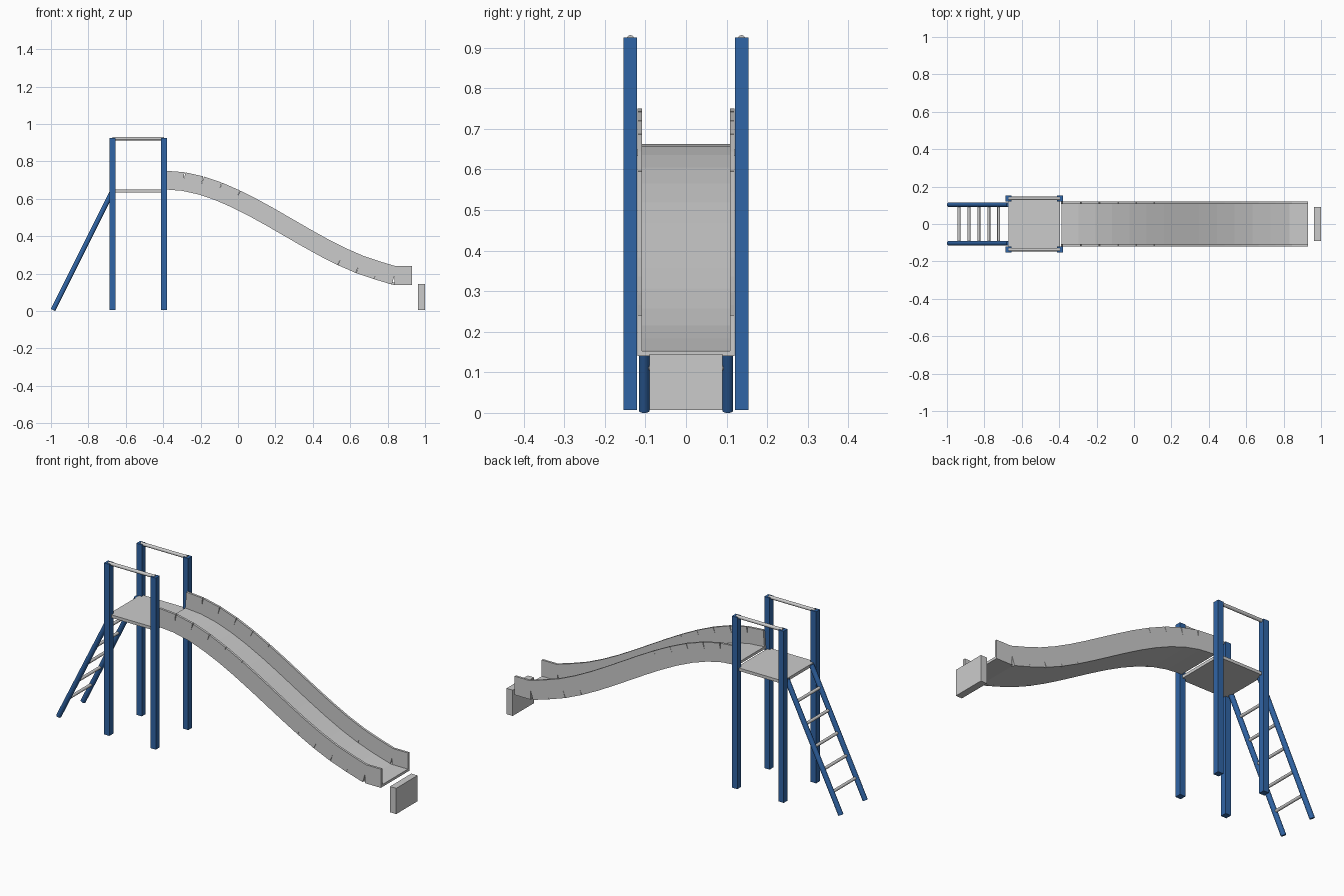
import bpy, bmesh, math
from mathutils import Vector, Matrix

if "Cube" in bpy.data.objects:
    bpy.data.objects.remove(bpy.data.objects["Cube"])

blue = bpy.data.materials.new("blue_paint")
blue.diffuse_color = (0.03, 0.13, 0.38, 1)
blue.use_nodes = True
blue.node_tree.nodes["Principled BSDF"].inputs["Base Color"].default_value = blue.diffuse_color


def finish(bm, name, mat=None):
    bmesh.ops.recalc_face_normals(bm, faces=bm.faces)
    me = bpy.data.meshes.new(name)
    bm.to_mesh(me)
    bm.free()
    ob = bpy.data.objects.new(name, me)
    bpy.context.collection.objects.link(ob)
    if mat:
        me.materials.append(mat)
    return ob


def add_box(bm, centre, size, angle=0.0):
    m = (Matrix.Translation(centre) @ Matrix.Rotation(angle, 4, 'Y')
         @ Matrix.Diagonal((*size, 1)))
    bmesh.ops.create_cube(bm, size=1, matrix=m)


def box(name, lo, hi, mat=None):
    lo, hi = Vector(lo), Vector(hi)
    bm = bmesh.new()
    add_box(bm, (lo + hi) / 2, hi - lo)
    return finish(bm, name, mat)


def rod(name, a, b, r, mat=None, sides=16):
    a, b = Vector(a), Vector(b)
    d = b - a
    m = Matrix.Translation((a + b) / 2) @ d.to_track_quat('Z', 'Y').to_matrix().to_4x4()
    bm = bmesh.new()
    bmesh.ops.create_cone(bm, cap_ends=True, segments=sides, radius1=r, radius2=r,
                          depth=d.length, matrix=m)
    for f in bm.faces:
        f.smooth = len(f.verts) == 4
    for e in bm.edges:
        e.smooth = all(len(f.verts) == 4 for f in e.link_faces)
    return finish(bm, name, mat)


# Tower: posts, handrails, platform
X0, X1, PY = -0.67, -0.395, 0.137
for s in (-1, 1):
    for x in (X0, X1):
        box("post", (x - 0.016, s * PY - 0.0165, 0.007),
            (x + 0.016, s * PY + 0.0165, 0.925), blue)
    rod("handrail", (X0, s * PY, 0.922), (X1, s * PY, 0.922), 0.009)
box("platform", (X0, -PY, 0.633), (X1, PY, 0.649))

# Ladder: two rails and five rungs
foot, head = Vector((-0.989, 0, 0.0055)), Vector((-0.67, 0, 0.645))
side = Vector((0, 0.103, 0))
for s in (-1, 1):
    rod("ladder_rail", foot + s * side, head + s * side, 0.0132, blue)
for i in range(1, 6):
    p = foot.lerp(head, i / 6)
    rod("ladder_rung", p - side, p + side, 0.008, sides=12)

# Slide centreline: S-curve joints, then a flat run-out
A, B, N = -0.385, 0.93, 14
path = []
for i in range(N + 1):
    t = i / N
    z = 0.70 - 0.51 * t * t * (3 - 2 * t)
    path.append(Vector((A + (B - A) * t, 0, 0.19 if i >= N - 1 else z)))

# Side walls: a row of straight panels, mirrored across the slide
for s, name in ((-1, "slide_wall_front"), (1, "slide_wall_back")):
    bm = bmesh.new()
    for p, q in zip(path, path[1:]):
        d = q - p
        c = (p + q) / 2 + Vector((0, s * 0.114, 0))
        add_box(bm, c, (d.length + 0.001, 0.012, 0.1), math.atan2(-d.z, d.x))
    finish(bm, name)

# Slide bed: continuous strip along the bottom of the walls
bm = bmesh.new()
rings = []
for i, p in enumerate(path):
    d = (path[min(i + 1, N)] - path[max(i - 1, 0)]).normalized()
    n = Vector((-d.z, 0, d.x))
    rings.append([bm.verts.new(p + n * h + Vector((0, y, 0)))
                  for y, h in ((-0.109, -0.05), (0.109, -0.05),
                               (0.109, -0.037), (-0.109, -0.037))])
for a, b in zip(rings, rings[1:]):
    for k in range(4):
        j = (k + 1) % 4
        bm.faces.new((a[k], a[j], b[j], b[k]))
bm.faces.new(rings[0])
bm.faces.new(rings[-1])
finish(bm, "slide_bed")

# End stop block
box("end_block", (0.963, -0.09, 0.007), (1.0, 0.09, 0.145))
